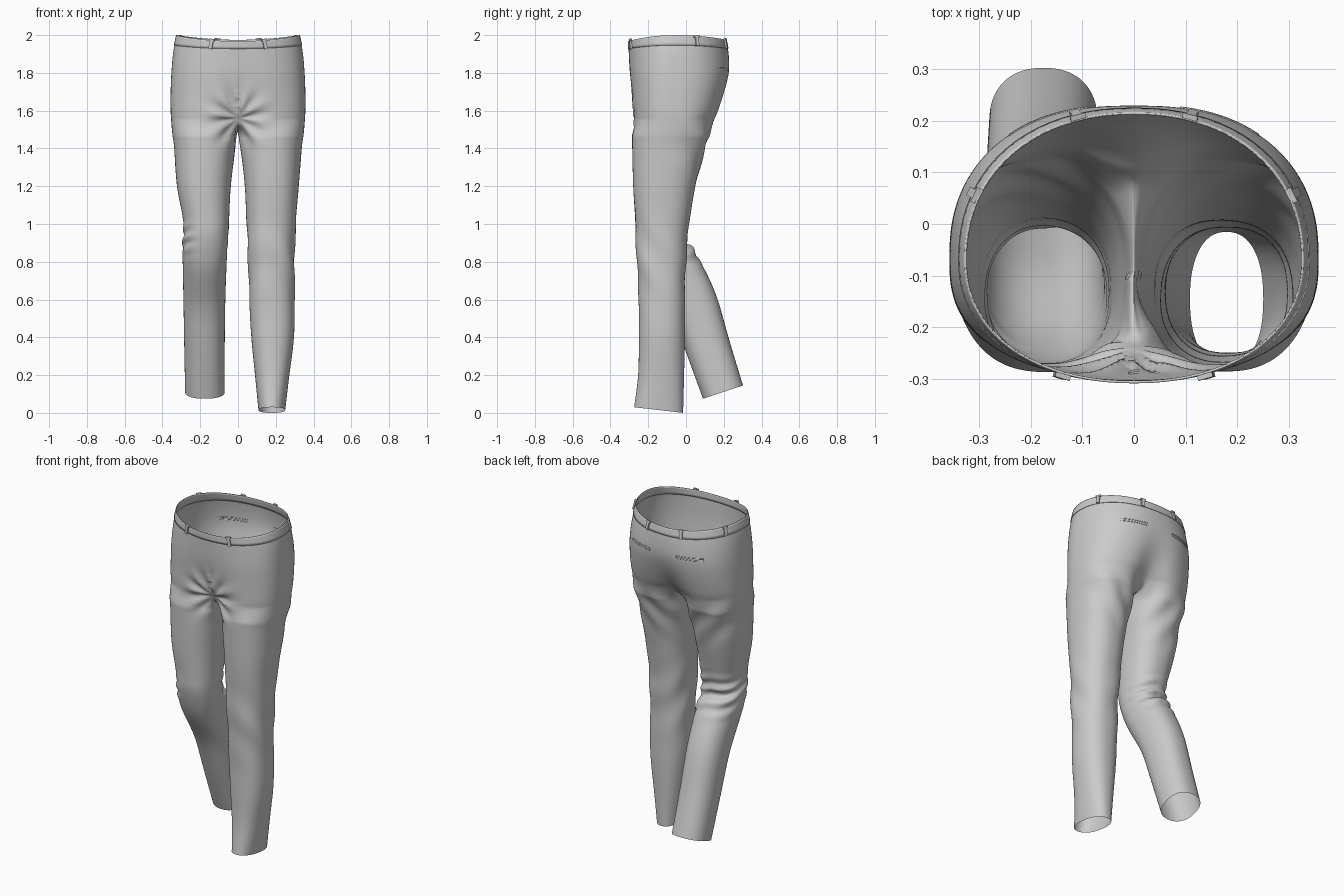
import bpy, bmesh
from math import sin, cos, pi, radians, exp, atan2, hypot
from mathutils import Vector, Matrix
from mathutils.bvhtree import BVHTree

if "Cube" in bpy.data.objects:
    bpy.data.objects.remove(bpy.data.objects["Cube"])

M, K, SPLIT = 38, 10, 140      # outer segments, crotch segments, angle where leg meets crotch

# Seat rows: z front, z back, half width, y front, y back, pinch front, pinch back, side lift, roundness
SEAT = [(1.968, 1.975, .325, -.305, .213, 0, 0, .028, 2.15),
        (1.90, 1.90, .343, -.303, .226, 0, 0, .012, 2.25),
        (1.80, 1.80, .353, -.300, .231, .003, .004, 0, 2.4),
        (1.70, 1.70, .357, -.293, .213, .012, .018, 0, 2.5),
        (1.60, 1.60, .357, -.288, .183, .032, .045, 0, 2.6),
        (1.55, 1.55, .354, -.286, .163, .055, .07, 0, 2.6)]
# Leg rows: z front, z back, inner x, outer x, y front, y back
THIGH = [(1.47, 1.47, .007, .348, -.286, .128), (1.40, 1.40, .014, .338, -.285, .10)]
STRAIGHT = THIGH + [(1.2, 1.2, .036, .322, -.28, .05), (1.0, 1.0, .045, .306, -.267, .017),
                    (.8, .8, .055, .300, -.262, .0), (.6, .6, .06, .300, -.25, -.005),
                    (.4, .4, .07, .297, -.25, -.005), (.2, .2, .09, .272, -.253, -.01),
                    (.03, 0, .108, .25, -.275, -.015)]
BENT = THIGH + [(1.2, 1.2, .038, .324, -.28, .05), (1.04, 1.05, .046, .294, -.27, .014),
                (.95, .965, .05, .288, -.265, .0), (.85, .91, .055, .293, -.24, .0),
                (.74, .85, .06, .293, -.195, .05), (.55, .64, .067, .289, -.085, .155),
                (.32, .40, .07, .285, .0, .225), (.075, .145, .07, .28, .09, .302)]


def smooth_rows(rows, n=3):
    """Catmull-Rom in-betweens."""
    out = []
    for i in range(len(rows) - 1):
        q = [rows[max(i - 1, 0)], rows[i], rows[i + 1], rows[min(i + 2, len(rows) - 1)]]
        for k in range(n):
            t = k / n
            out.append([.5 * (2 * b + (c - a) * t + (2 * a - 5 * b + 4 * c - d) * t * t
                              + (3 * b - a - 3 * c + d) * t ** 3) for a, b, c, d in zip(*q)])
    return out + [list(rows[-1])]


def spow(v, p):
    return (abs(v) ** p) * (1 if v >= 0 else -1)


def seat_point(row, t, off=0.0):
    zf, zb, w, yf, yb, pf, pb, lift, n = row
    yc, p = -.07, 2 / n
    x = (w + off) * spow(cos(t), p)
    s = spow(sin(t), p)
    y = yc + s * ((yb - yc + off) if s > 0 else (yc - yf + off))
    fade = exp(-(x / .09) ** 2)
    y += (pf if s < 0 else -pb) * fade
    return Vector((x, y, zf + (zb - zf) * (1 + sin(t)) / 2 + lift * cos(t) ** 2))


def leg_point(row, a):
    zf, zb, x0, x1, yf, yb = row
    p = 2 / 2.3
    u = (1 + spow(sin(a), p)) / 2
    return Vector(((x0 + x1) / 2 + (x1 - x0) / 2 * spow(cos(a), p),
                   yf + (yb - yf) * u, zf + (zb - zf) * u))


def new_object(name, bm, smooth=True):
    me = bpy.data.meshes.new(name)
    bm.to_mesh(me)
    bm.free()
    ob = bpy.data.objects.new(name, me)
    bpy.context.collection.objects.link(ob)
    if smooth:
        me.shade_smooth()
    return ob


def bridge(bm, a, b, closed):
    n = len(a)
    for i in range(n if closed else n - 1):
        j = (i + 1) % n
        bm.faces.new((a[i], a[j], b[j], b[i]))


seat_rows = smooth_rows(SEAT)

# Cloth cage: half seat plus one leg per side, welded along the centre seam
bm = bmesh.new()
for side, rows in ((1, STRAIGHT), (-1, BENT)):
    def add(p):
        return bm.verts.new((p.x * side, p.y, p.z))
    prev = None
    for r in seat_rows:
        ring = [add(seat_point(r, -pi / 2 + pi * i / M)) for i in range(M + 1)]
        if prev:
            bridge(bm, prev, ring, False)
        prev = ring
    front, back = prev[0].co, prev[-1].co
    crotch = []
    for k in range(1, K):
        p = back.lerp(front, k / K)
        p.z -= .05 * sin(pi * k / K)
        p.x = 0
        crotch.append(add(p))
    prev = prev + crotch
    for r in smooth_rows(rows):
        angles = [-SPLIT + 2 * SPLIT * i / M for i in range(M + 1)]
        angles += [SPLIT + (360 - 2 * SPLIT) * k / K for k in range(1, K)]
        ring = [add(leg_point(r, radians(a))) for a in angles]
        bridge(bm, prev, ring, True)
        prev = ring
bmesh.ops.remove_doubles(bm, verts=bm.verts, dist=.0005)
bmesh.ops.recalc_face_normals(bm, faces=bm.faces)
cage = new_object("cage", bm)
cage.modifiers.new("Smooth", 'SUBSURF').levels = 2
dg = bpy.context.evaluated_depsgraph_get()
cloth = bpy.data.meshes.new_from_object(cage.evaluated_get(dg))
bpy.data.objects.remove(cage)


# Folds: behind the bent knee, around the crotch, under the seat, on the straight knee
def fold(x, y, z):
    def g(v, c, w):
        return exp(-((v - c) / w) ** 2)
    d = 0
    if x < 0:
        back = g(y, .03, .11)
        d += .010 * back * g(z, .91, .09) * sin(85 * z + 14 * abs(x + .17) + 20 * x)
        d += .006 * g(x, -.29, .05) * g(z, .92, .07) * sin(95 * z + 25 * y)
    else:
        d += .004 * g(z, .8, .2) * sin(22 * z + 30 * y + 12 * x)
    r, a = hypot(x, z - 1.56), atan2(z - 1.56, abs(x) + .001)
    d += .007 * g(r, .1, .07) * sin(9 * a + 3 * (x > 0)) * min(1, r / .04) * (y < -.1)
    d += .010 * g(x, .03, .022) * g(z, 1.62, .04) * (y < -.1)
    d += .005 * g(z, 1.38, .14) * g(y, .09, .12) * sin(30 * z - 38 * abs(x))
    return d


moves = [v.normal * fold(*v.co) for v in cloth.vertices]
for v, m in zip(cloth.vertices, moves):
    v.co += m
cloth.name = "trouser_cloth"
cloth.shade_smooth()
bpy.context.collection.objects.link(bpy.data.objects.new("trouser_cloth", cloth))
tree = BVHTree.FromPolygons([v.co.copy() for v in cloth.vertices],
                            [tuple(p.vertices) for p in cloth.polygons])

# Waistband
bm = bmesh.new()
prev = None
for r in smooth_rows(SEAT, 6)[:5]:
    pts = [seat_point(r, -pi / 2 + pi * i / 40, .003) for i in range(41)]
    pts += [Vector((-p.x, p.y, p.z)) for p in reversed(pts[1:-1])]
    ring = [bm.verts.new(p) for p in pts]
    if prev:
        bridge(bm, prev, ring, True)
    prev = ring
bmesh.ops.recalc_face_normals(bm, faces=bm.faces)
band = new_object("waistband", bm)
mod = band.modifiers.new("Thickness", 'SOLIDIFY')
mod.thickness, mod.offset = .005, -1

# Belt loops
bm = bmesh.new()
top, low = seat_rows[0], seat_rows[2]
for side in (1, -1):
    for deg in (-67, 24, 72.5):
        t = radians(deg)
        a, b = seat_point(top, t, .007), seat_point(low, t, .007)
        tan = seat_point(top, t + .02) - seat_point(top, t - .02)
        for p in (a, b, tan):
            p.x *= side
        up = (a - b).normalized()
        tan = (tan - up * tan.dot(up)).normalized()
        rot = Matrix((tan, up.cross(tan), up)).transposed().to_4x4()
        mid = (a + b) / 2
        for c, size in ((mid, (.018, .009, .052)), (mid + up * .024, (.03, .010, .010))):
            bmesh.ops.create_cube(bm, size=1, matrix=Matrix.Translation(c) @ rot
                                  @ Matrix.Diagonal((*size, 1)))
new_object("belt_loops", bm, False)

# Back pocket welts, laid on the cloth
for side, label in ((1, "right"), (-1, "left")):
    xs = [.09 + .15 * i / 10 for i in range(11)]
    path = [(x, 1.825) for x in xs] + [(x, 1.811) for x in reversed(xs)]
    cu = bpy.data.curves.new(label + "_pocket_welt", 'CURVE')
    cu.dimensions, cu.bevel_depth, cu.bevel_resolution = '3D', .0025, 1
    sp = cu.splines.new('POLY')
    sp.points.add(len(path) - 1)
    sp.use_cyclic_u = True
    for pt, (x, z) in zip(sp.points, path):
        hit = tree.ray_cast(Vector((x * side, 1, z)), Vector((0, -1, 0)))[0]
        pt.co = (*hit, 1)
    bpy.context.collection.objects.link(bpy.data.objects.new(cu.name, cu))
